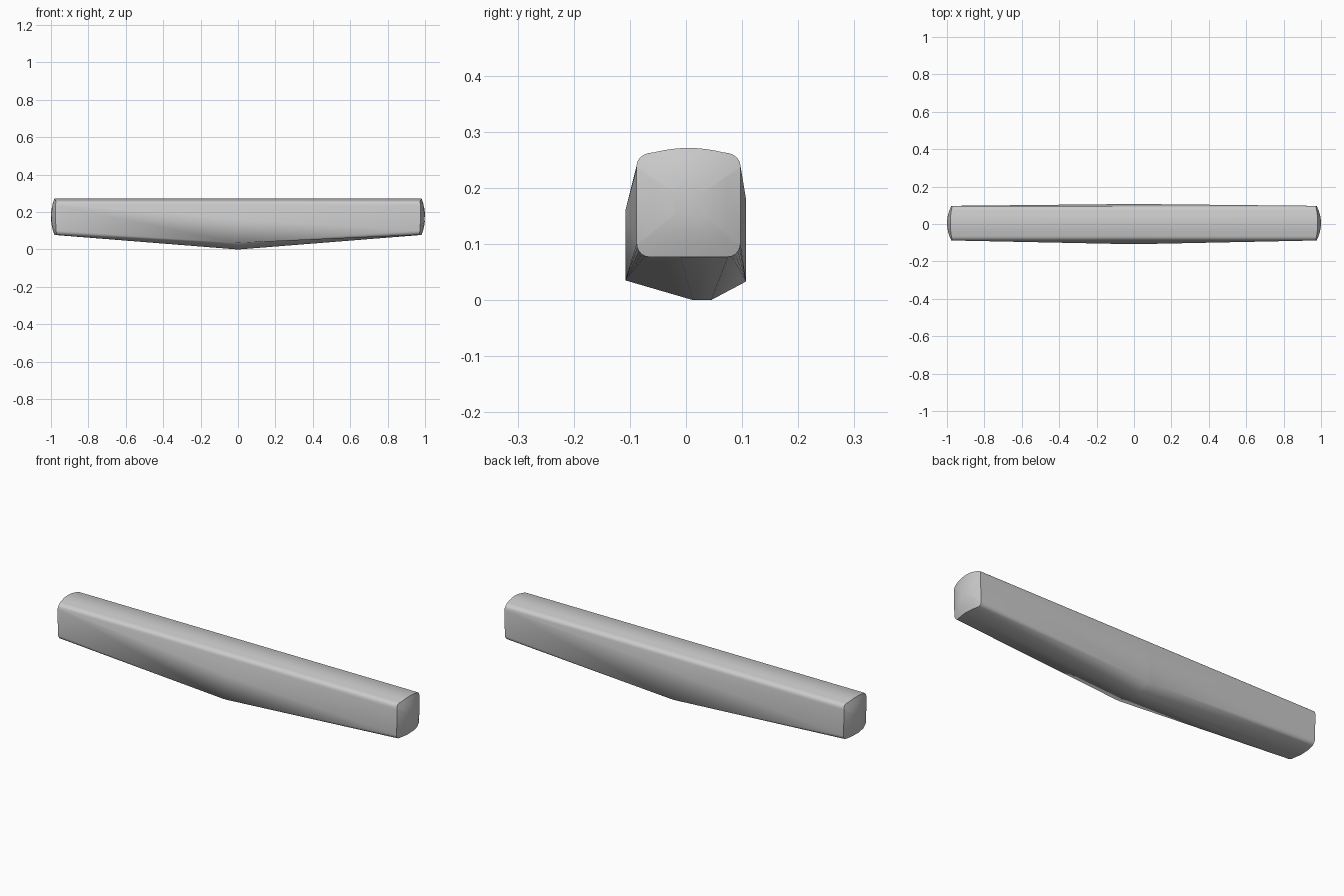
import bpy, bmesh, math

cube = bpy.data.objects.get("Cube")
if cube:
    bpy.data.objects.remove(cube)

# Extents of the rounded end section
FRONT, BACK, LOW, HIGH = -0.088, 0.097, 0.077, 0.271
CY, CZ = (FRONT + BACK) / 2, (LOW + HIGH) / 2
STEPS = 5


def arc(cy, cz, ry, rz, start):
    """Quarter ellipse, running counter-clockwise in y-z."""
    angles = [math.radians(start + 90 * i / STEPS) for i in range(STEPS + 1)]
    return [(cy + ry * math.cos(a), cz + rz * math.sin(a)) for a in angles]


def crown(y):
    """Gently arched top between the two upper corners."""
    return HIGH - 0.008 * ((y - CY) / 0.062) ** 2


def sections():
    """Matching outlines: rounded end and keeled middle."""
    end, mid = [], []

    def add(points, target=None):
        end.extend(points)
        mid.extend([target] * len(points) if target else points)

    # back upper corner, arched top, front upper corner
    top = [CY + 0.062 * (1 - i / 4) for i in range(1, 8)]
    add(arc(BACK - 0.03, 0.24, 0.03, 0.023, 0))
    add([(y, crown(y)) for y in top])
    add(arc(FRONT + 0.03, 0.24, 0.03, 0.023, 90))
    # front side, keel and back side
    add([(FRONT, 0.235)], (-0.108, 0.16))
    add(arc(FRONT + 0.022, LOW + 0.024, 0.022, 0.024, 180), (-0.108, 0.035))
    add([(-0.01, LOW)], (0.012, 0))
    add([(0.045, LOW)], (0.045, 0))
    add(arc(BACK - 0.022, LOW + 0.024, 0.022, 0.024, 270), (0.107, 0.033))
    add([(BACK, 0.235)], (0.107, 0.18))
    return end, mid


def dome(y, z):
    """Distance of the bulging end cap from the centre."""
    return 1 - 1.9 * ((y - CY) ** 2 + (z - CZ) ** 2)


end, mid = sections()
bm = bmesh.new()


def ring(points, x_of):
    return [bm.verts.new((x_of(y, z), y, z)) for y, z in points]


def bridge(a, b):
    for i in range(len(a)):
        j = (i + 1) % len(a)
        bm.faces.new((a[i], a[j], b[j], b[i]))


# Body: two tapering halves meeting at a narrow keeled band
left = ring(end, dome)
right = ring(end, lambda y, z: -dome(y, z))
mid_left = ring(mid, lambda y, z: 0.01)
mid_right = ring(mid, lambda y, z: -0.01)
for a, b in ((right, mid_right), (mid_right, mid_left), (mid_left, left)):
    bridge(a, b)

# Domed caps closing both ends
for sign, rim in ((1, left), (-1, right)):
    for scale in (0.75, 0.5, 0.25):
        pts = [(CY + (y - CY) * scale, CZ + (z - CZ) * scale) for y, z in end]
        inner = ring(pts, lambda y, z: sign * dome(y, z))
        bridge(rim, inner)
        rim = inner
    bm.faces.new(rim)

bmesh.ops.remove_doubles(bm, verts=bm.verts[:], dist=0.0002)
bmesh.ops.recalc_face_normals(bm, faces=bm.faces[:])
mesh = bpy.data.meshes.new("bar")
bm.to_mesh(mesh)
bm.free()

# Plain grey finish
grey = bpy.data.materials.new("light grey")
grey.use_nodes = True
grey.diffuse_color = (0.6, 0.6, 0.6, 1)
grey.node_tree.nodes["Principled BSDF"].inputs["Base Color"].default_value = grey.diffuse_color
mesh.materials.append(grey)

bar = bpy.data.objects.new("bar", mesh)
bpy.context.collection.objects.link(bar)
bpy.context.view_layer.objects.active = bar
bar.select_set(True)
bpy.ops.object.shade_smooth_by_angle(angle=math.radians(40))
